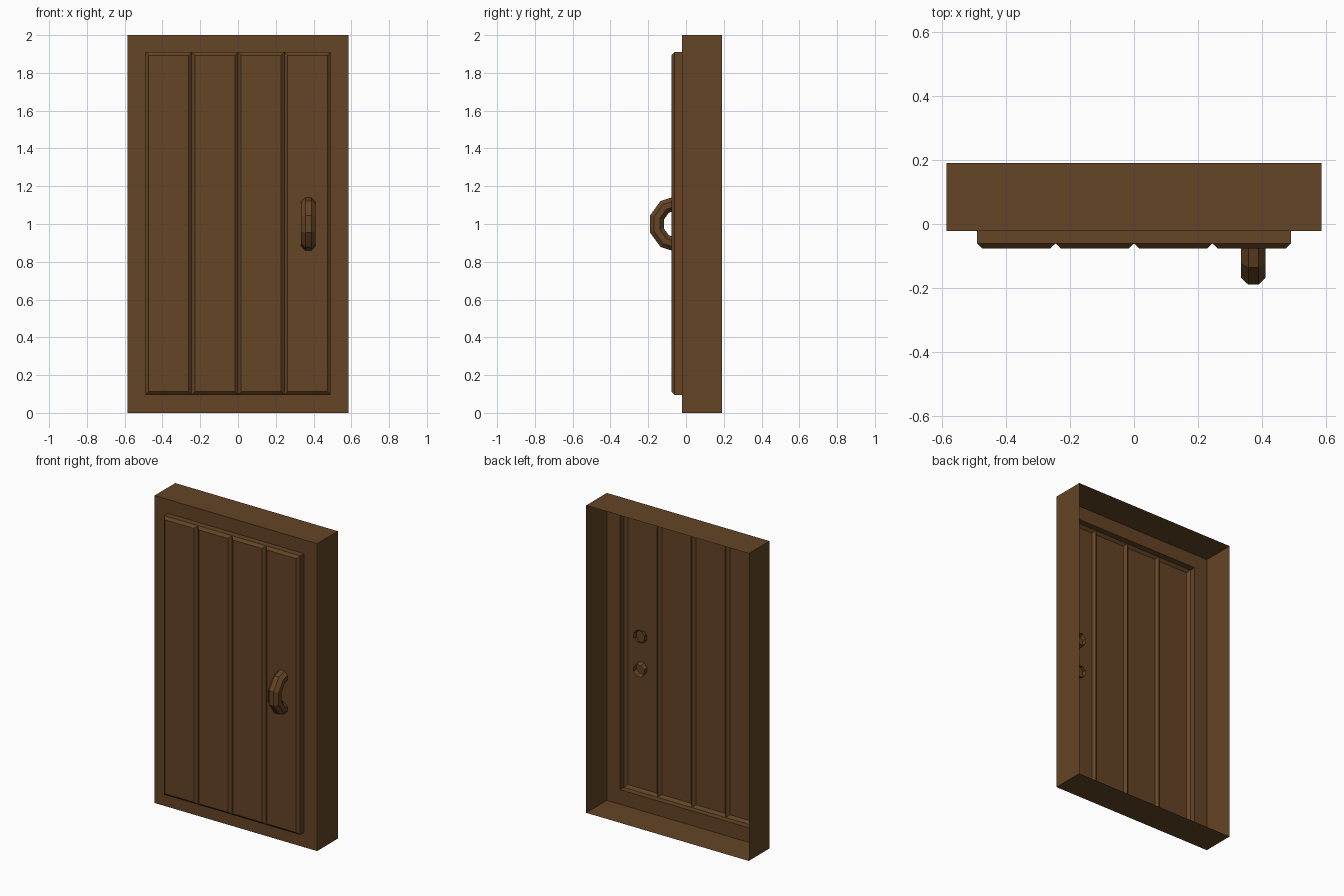
import bpy, bmesh
from math import cos, sin, radians, pi

if "Cube" in bpy.data.objects:
    bpy.data.objects.remove(bpy.data.objects["Cube"])

wood = bpy.data.materials.new("brown_wood")
wood.diffuse_color = (0.127, 0.058, 0.019, 1)
wood.use_nodes = True
wood.node_tree.nodes["Principled BSDF"].inputs["Base Color"].default_value = wood.diffuse_color


def make_object(name, bm):
    bmesh.ops.remove_doubles(bm, verts=bm.verts[:], dist=1e-5)
    mesh = bpy.data.meshes.new(name)
    bm.to_mesh(mesh)
    bm.free()
    mesh.materials.append(wood)
    obj = bpy.data.objects.new(name, mesh)
    bpy.context.collection.objects.link(obj)
    return obj


def rect(bm, x0, x1, z0, z1, y):
    return [bm.verts.new((x, y, z)) for x, z in ((x0, z0), (x1, z0), (x1, z1), (x0, z1))]


def bridge(bm, back, front):
    n = len(back)
    for i in range(n):
        j = (i + 1) % n
        bm.faces.new((back[i], back[j], front[j], front[i]))


HALF_W, HEIGHT, BACK, FRONT = 0.585, 2.0, 0.19, -0.022
PANEL_X, Z0, Z1 = 0.49, 0.095, 1.91
SHOULDER, FACE, BEVEL = -0.061, -0.077, 0.017

# Frame: thin open-backed surround with a front rim
bm = bmesh.new()
outer = rect(bm, -HALF_W, HALF_W, 0, HEIGHT, FRONT)
bridge(bm, rect(bm, -HALF_W, HALF_W, 0, HEIGHT, BACK), outer)
bridge(bm, outer, rect(bm, -PANEL_X, PANEL_X, Z0, Z1, FRONT))
make_object("door_frame", bm)

# Panel: raised hollow front of four bevelled planks meeting in V grooves
bm = bmesh.new()
bridge(bm, rect(bm, -PANEL_X, PANEL_X, Z0, Z1, FRONT),
       rect(bm, -PANEL_X, PANEL_X, Z0, Z1, SHOULDER))
width = PANEL_X / 2
for i in range(4):
    x = -PANEL_X + i * width
    face = rect(bm, x + BEVEL, x + width - BEVEL, Z0 + BEVEL, Z1 - BEVEL, FACE)
    bridge(bm, rect(bm, x, x + width, Z0, Z1, SHOULDER), face)
    bm.faces.new(face)
make_object("plank_panel", bm)

# Handle: open-ended half ring, five segments with an eight-sided section
bm = bmesh.new()
R, r, cx, cy, cz = 0.112, 0.041, 0.3725, -0.047, 1.0
rings = []
for s in range(6):
    a = radians(-90 + 36 * s)
    ring = []
    for k in range(8):
        b = pi / 8 + k * pi / 4
        d = R + r * cos(b)
        ring.append(bm.verts.new((cx + r * sin(b), cy - d * cos(a), cz + d * sin(a))))
    rings.append(ring)
for low, high in zip(rings, rings[1:]):
    bridge(bm, low, high)
bmesh.ops.recalc_face_normals(bm, faces=bm.faces[:])
make_object("handle", bm)
